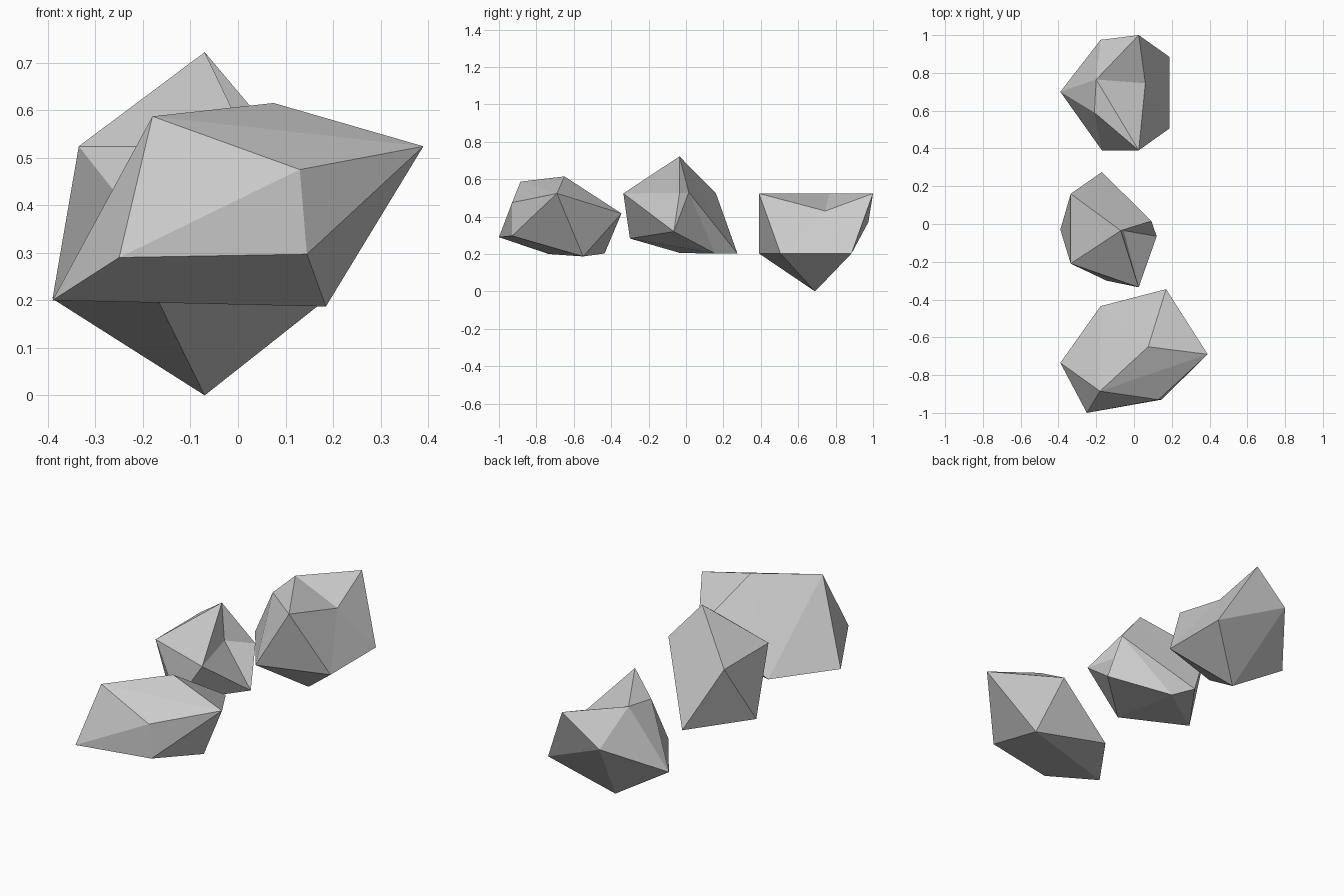
import bpy, bmesh


def rock(name, corners, faces=None):
    """Flat-faced rock from its corner points; convex hull if no faces are given."""
    bm = bmesh.new()
    vs = [bm.verts.new(c) for c in corners]
    if faces:
        for f in faces.split():
            bm.faces.new([vs["0123456789d".index(k)] for k in f])
    else:
        bmesh.ops.convex_hull(bm, input=vs)
    bmesh.ops.recalc_face_normals(bm, faces=bm.faces)
    mesh = bpy.data.meshes.new(name)
    bm.to_mesh(mesh)
    bm.free()
    obj = bpy.data.objects.new(name, mesh)
    bpy.context.collection.objects.link(obj)
    return obj


# Front rock: convex, wide
rock("front_rock", [
    (-0.39, -0.735, 0.20), (-0.25, -1.0, 0.29), (-0.18, -0.885, 0.587),
    (0.075, -0.65, 0.615), (0.39, -0.69, 0.524), (0.13, -0.93, 0.475),
    (0.145, -0.93, 0.297), (0.185, -0.55, 0.187), (0.17, -0.345, 0.417),
    (-0.177, -0.435, 0.203)])

# Middle rock: pointed, with a notch (corner d) under its peak
rock("middle_rock", [
    (-0.07, -0.035, 0.722), (0.025, -0.335, 0.524), (-0.335, 0.16, 0.524),
    (-0.335, -0.21, 0.524), (0.092, 0.015, 0.53), (0.12, -0.065, 0.32),
    (-0.145, -0.30, 0.283), (-0.39, -0.03, 0.205), (-0.17, 0.275, 0.203),
    (-0.12, 0.155, 0.203), (-0.055, -0.035, 0.526)],
    "023 031 01d 0d4 048 082 d15 d54 459 498 "
    "165 136 376 327 287 569 679 789")

# Back rock: tip at the bottom, shallow dip (corner 8) in the top
rock("back_rock", [
    (-0.39, 0.70, 0.203), (-0.177, 0.975, 0.37), (0.025, 1.0, 0.524),
    (0.187, 0.885, 0.203), (0.187, 0.505, 0.203), (0.025, 0.39, 0.524),
    (-0.17, 0.39, 0.203), (-0.07, 0.69, 0.0), (0.06, 0.745, 0.43),
    (-0.2, 0.765, 0.524), (-0.21, 0.59, 0.50)],
    "982 958 9d5 d65 d06 90d 910 921 854 843 832 "
    "564 231 760 746 734 713 701")
